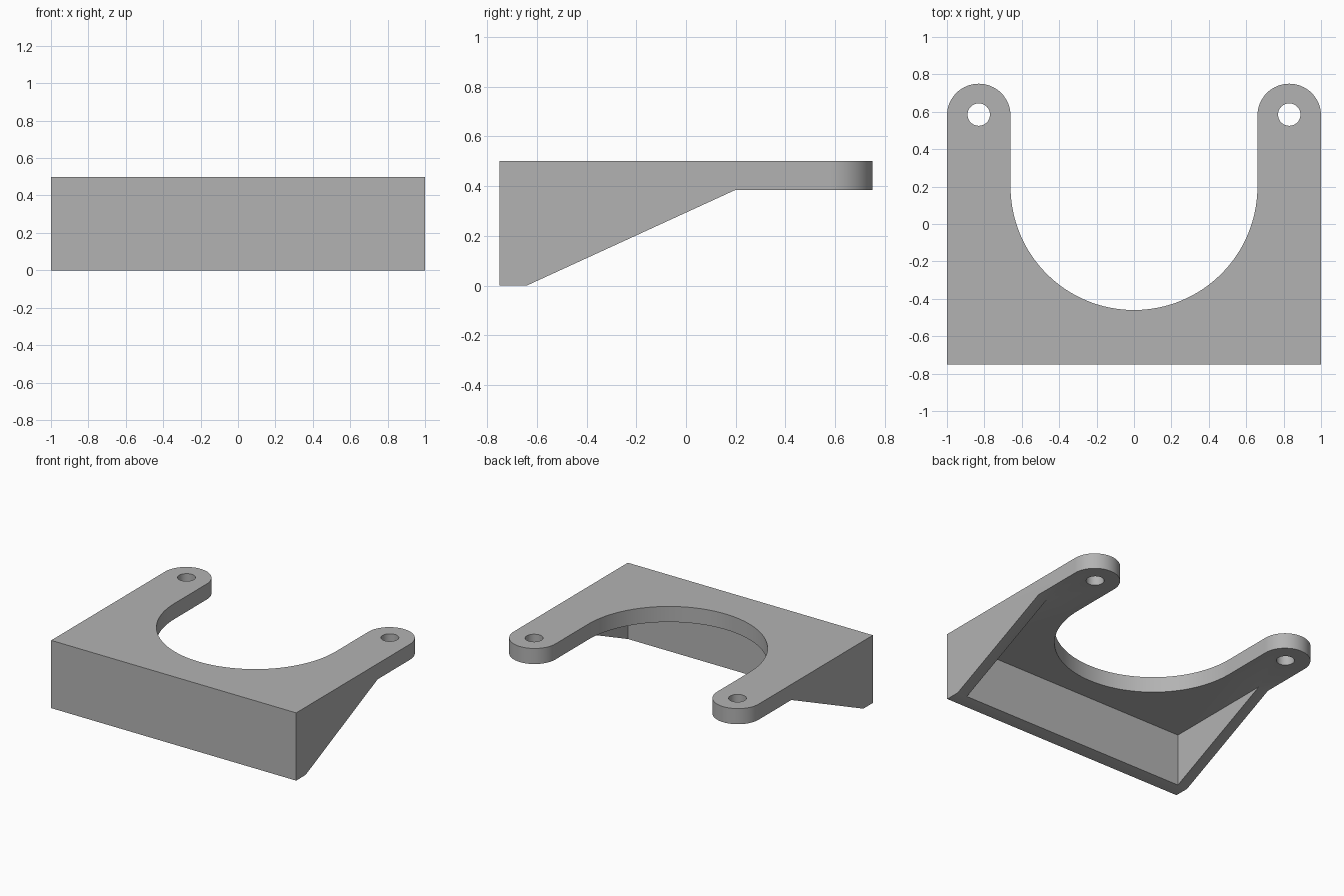
import bpy, bmesh
from math import sin, cos, pi
from mathutils import Vector

if "Cube" in bpy.data.objects:
    bpy.data.objects.remove(bpy.data.objects["Cube"], do_unlink=True)

# Main dimensions
FRONT, FOOT, UNDERSIDE, TOP = -0.75, -0.64, 0.385, 0.5
SLOT_R, SLOT_Y = 0.66, 0.2
LUG_R, LUG_X, LUG_Y, HOLE_R = 0.17, 0.83, 0.58, 0.06
GUSSET = 0.08

grey = bpy.data.materials.new("plain grey")
grey.use_nodes = True
colour = (0.45, 0.45, 0.45, 1)
grey.diffuse_color = colour
grey.node_tree.nodes["Principled BSDF"].inputs["Base Color"].default_value = colour


def arc(x, y, r, start, end, steps):
    angles = [start + (end - start) * i / steps for i in range(steps + 1)]
    return [(x + r * cos(a), y + r * sin(a)) for a in angles]


def prism(name, points, depth):
    """Solid swept from a closed outline of 3D points along depth."""
    bm = bmesh.new()
    face = bm.faces.new([bm.verts.new(p) for p in points])
    swept = bmesh.ops.extrude_face_region(bm, geom=[face])["geom"]
    bmesh.ops.translate(bm, vec=Vector(depth),
                        verts=[v for v in swept if isinstance(v, bmesh.types.BMVert)])
    bmesh.ops.recalc_face_normals(bm, faces=bm.faces)
    mesh = bpy.data.meshes.new(name)
    bm.to_mesh(mesh)
    bm.free()
    mesh.materials.append(grey)
    obj = bpy.data.objects.new(name, mesh)
    bpy.context.collection.objects.link(obj)
    return obj


def upright(name, outline):
    return prism(name, [(x, y, -0.2) for x, y in outline], (0, 0, 1))


def cut(target, tool, operation="DIFFERENCE"):
    """Apply a boolean and discard its tool."""
    mod = target.modifiers.new(tool.name, "BOOLEAN")
    mod.operation, mod.object, mod.solver = operation, tool, "EXACT"
    bpy.context.view_layer.objects.active = target
    bpy.ops.object.modifier_apply(modifier=mod.name)
    bpy.data.objects.remove(tool, do_unlink=True)


# Side profile: front wall, sloping gusset and flat arm
side = [(FRONT - 0.1, 0), (FOOT, 0), (SLOT_Y, UNDERSIDE),
        (0.9, UNDERSIDE), (0.9, TOP), (FRONT - 0.1, TOP)]
bracket = prism("mounting_bracket", [(-1.1, y, z) for y, z in side], (2.2, 0, 0))

# Hollow below the plate leaves the front wall and two side gussets
inner = 1 - GUSSET
cut(bracket, prism("pocket", [(-inner, y, z) for y, z in (
    (FOOT, -0.2), (SLOT_Y, -0.2), (SLOT_Y, UNDERSIDE), (FOOT, UNDERSIDE))],
    (2 * inner, 0, 0)))

# Plan outline: square front, rounded lugs and a U-shaped opening
outline = [(-1, FRONT), (1, FRONT)]
outline += arc(LUG_X, LUG_Y, LUG_R, 0, pi, 32)
outline += arc(0, SLOT_Y, SLOT_R, 0, -pi, 64)
outline += arc(-LUG_X, LUG_Y, LUG_R, 0, pi, 32)
cut(bracket, upright("plan_outline", outline), "INTERSECT")

# Bolt holes through the lugs
for x in (-LUG_X, LUG_X):
    cut(bracket, upright("bolt_hole", arc(x, LUG_Y + 0.005, HOLE_R, 0, 2 * pi, 40)[:-1]))

bpy.ops.object.select_all(action="DESELECT")
bracket.select_set(True)
bpy.context.view_layer.objects.active = bracket
bpy.ops.object.shade_smooth_by_angle(angle=pi / 6)
